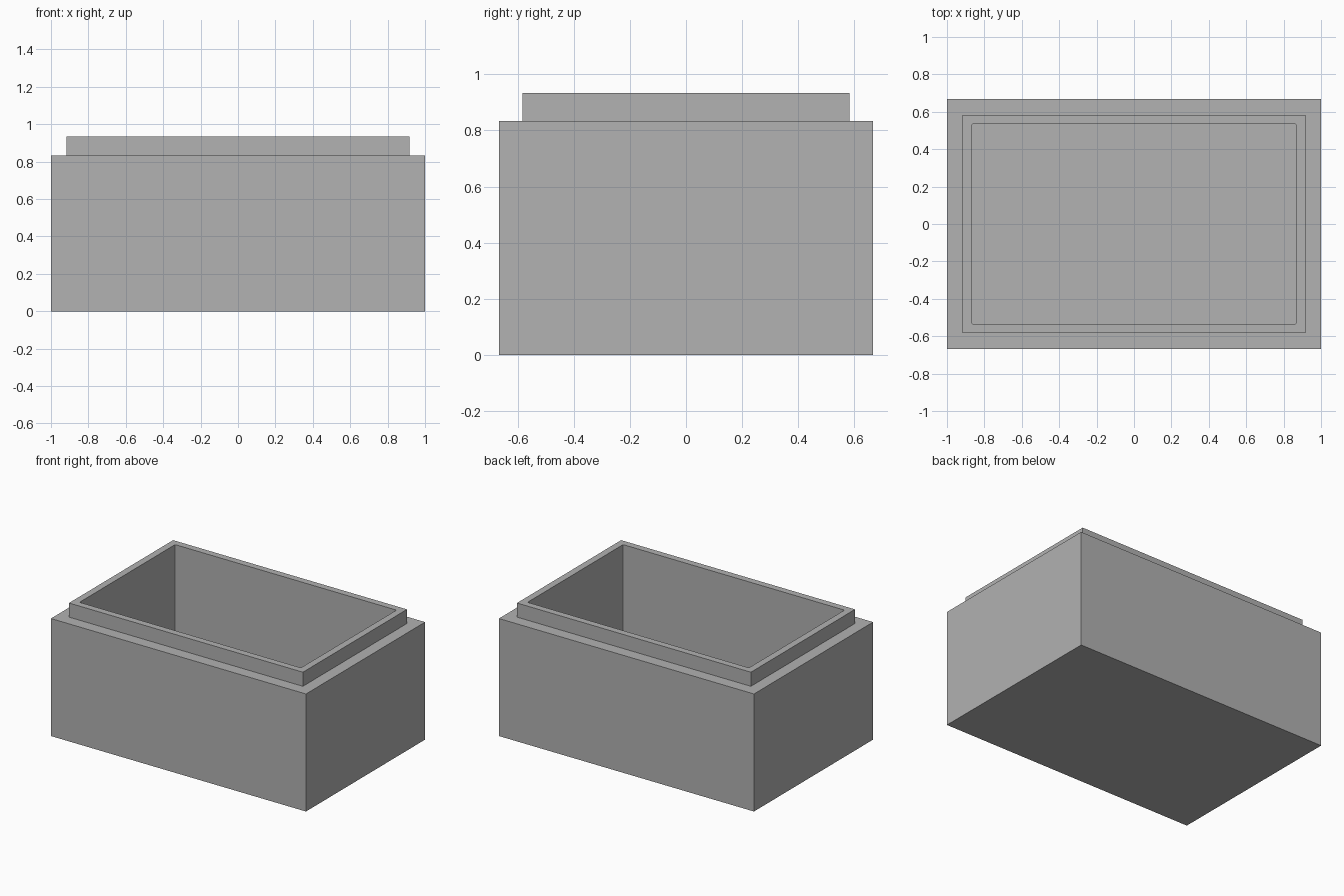
import bpy
import bmesh

if "Cube" in bpy.data.objects:
    bpy.data.objects.remove(bpy.data.objects["Cube"])

grey = bpy.data.materials.new("plain grey")
grey.diffuse_color = (0.445, 0.445, 0.445, 1)
grey.use_nodes = True
grey.node_tree.nodes["Principled BSDF"].inputs["Base Color"].default_value = grey.diffuse_color

# Each ring: half width, half depth, height, corner radius
FLOOR_Z = 0.133
OUTER = [(1.0, 0.667, 0.0), (1.0, 0.667, 0.833),
         (0.917, 0.583, 0.833), (0.917, 0.583, 0.933)]
CAVITY = [(0.868, 0.535, 0.933), (0.868, 0.535, FLOOR_Z)]


def ring(bm, hx, hy, z):
    corners = ((-1, -1), (1, -1), (1, 1), (-1, 1))
    return [bm.verts.new((sx * hx, sy * hy, z)) for sx, sy in corners]


# Stepped box with lip and hollow inside, skinned ring by ring
bm = bmesh.new()
rings = [ring(bm, *r) for r in OUTER + CAVITY]
bm.faces.new(reversed(rings[0]))
for a, b in zip(rings, rings[1:]):
    for i in range(4):
        j = (i + 1) % 4
        bm.faces.new((a[i], a[j], b[j], b[i]))
bm.faces.new(rings[-1])

# Slightly eased upright corners inside the cavity
inner = [e for e in bm.edges
         if {e.verts[0], e.verts[1]} in [{p, q} for p, q in zip(rings[-2], rings[-1])]]
bmesh.ops.bevel(bm, geom=inner, offset=0.008, segments=2, profile=0.5, affect='EDGES')
bmesh.ops.recalc_face_normals(bm, faces=bm.faces)

mesh = bpy.data.meshes.new("box_base")
bm.to_mesh(mesh)
bm.free()
mesh.materials.append(grey)
box = bpy.data.objects.new("box_base", mesh)
bpy.context.collection.objects.link(box)
